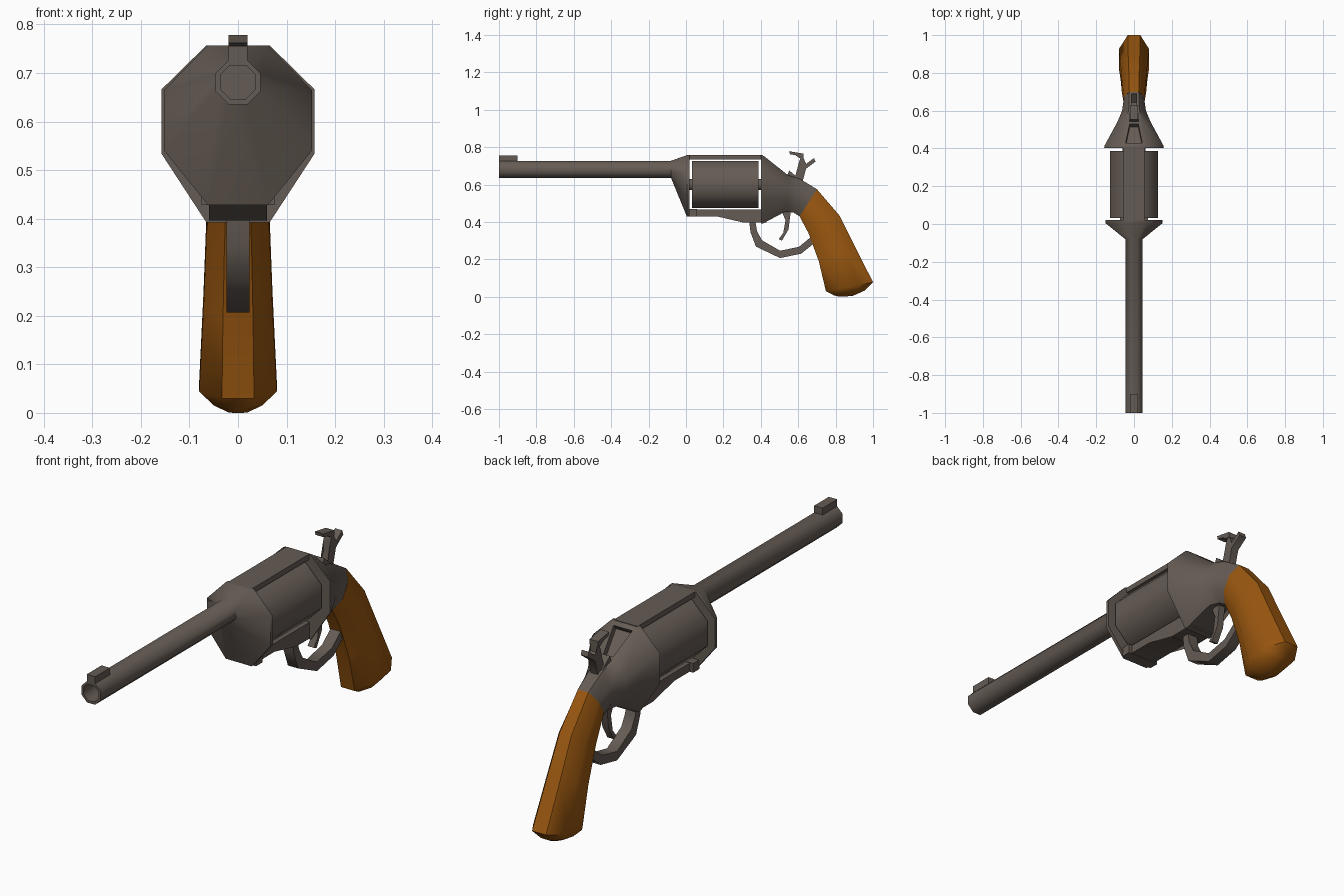
import bpy, bmesh, math

if "Cube" in bpy.data.objects:
    bpy.data.objects.remove(bpy.data.objects["Cube"])


def material(name, rgb):
    m = bpy.data.materials.new(name)
    m.diffuse_color = (*rgb, 1)
    m.use_nodes = True
    m.node_tree.nodes["Principled BSDF"].inputs["Base Color"].default_value = m.diffuse_color
    return m


steel = material("dark_steel", (0.13, 0.105, 0.088))
wood = material("brown_wood", (0.32, 0.095, 0.005))


def finish(name, bm, mat):
    bmesh.ops.recalc_face_normals(bm, faces=bm.faces)
    me = bpy.data.meshes.new(name)
    bm.to_mesh(me)
    bm.free()
    me.materials.append(mat)
    ob = bpy.data.objects.new(name, me)
    bpy.context.collection.objects.link(ob)
    bpy.ops.object.select_all(action='DESELECT')
    ob.select_set(True)
    bpy.context.view_layer.objects.active = ob
    bpy.ops.object.shade_smooth_by_angle(angle=math.radians(48))
    return ob


def section(low, high, w, flat, t1=0.293, t2=0.707):
    """Eight-sided section between two (y, z) points, half width w."""
    half = [(flat, 0), (w, t1), (w, t2), (flat, 1)]
    pts = half + [(-x, t) for x, t in reversed(half)]
    return [(x, low[0] + (high[0] - low[0]) * t, low[1] + (high[1] - low[1]) * t)
            for x, t in pts]


def octagon(y, z, r):
    return section((y, z - r), (y, z + r), r, r * 0.414)


def loft(name, rings, mat, edit=None):
    bm = bmesh.new()
    loops = [[bm.verts.new(p) for p in r] for r in rings]
    for a, b in zip(loops, loops[1:]):
        for i in range(8):
            j = (i + 1) % 8
            bm.faces.new((a[i], a[j], b[j], b[i]))
    bm.faces.new(loops[0])
    bm.faces.new(loops[-1])
    if edit:
        bmesh.ops.recalc_face_normals(bm, faces=bm.faces)
        edit(bm)
    return finish(name, bm, mat)


def plate(name, profile, w, mat, x=0):
    """Side profile of (y, z) points extruded to half width w."""
    bm = bmesh.new()
    a = [bm.verts.new((x - w, y, z)) for y, z in profile]
    b = [bm.verts.new((x + w, y, z)) for y, z in profile]
    n = len(a)
    for i in range(n):
        j = (i + 1) % n
        bm.faces.new((a[i], a[j], b[j], b[i]))
    caps = [bm.faces.new(a), bm.faces.new(b)]
    bmesh.ops.triangulate(bm, faces=caps)
    return finish(name, bm, mat)


def box(name, w, y0, y1, z0, z1):
    return plate(name, [(y0, z0), (y1, z0), (y1, z1), (y0, z1)], w, steel)


# Barrel with open bore, flaring into the front of the frame
loft("barrel_and_front_frame", [
    octagon(-0.75, 0.681, 0.036), octagon(-1, 0.681, 0.036),
    octagon(-1, 0.681, 0.046), octagon(-0.08, 0.681, 0.046),
    section((0.005, 0.428), (0.005, 0.757), 0.152, 0.062, 0.34, 0.72),
    section((0.02, 0.428), (0.02, 0.757), 0.152, 0.062, 0.34, 0.72)], steel)
box("front_sight", 0.02, -1, -0.9, 0.715, 0.756)

# Cylinder and its axle
loft("cylinder", [octagon(0.032, 0.6, 0.126), octagon(0.387, 0.6, 0.126)], steel)
loft("cylinder_axle", [octagon(0.01, 0.6, 0.03), octagon(0.42, 0.6, 0.03)], steel)

# Straps above and below the cylinder
box("top_strap", 0.056, 0.01, 0.41, 0.734, 0.757)
plate("bottom_strap", [(0.01, 0.43), (0.262, 0.43), (0.31, 0.396), (0.43, 0.396),
                       (0.43, 0.466), (0.01, 0.466)], 0.06, steel)
box("strap_catch", 0.075, 0.015, 0.058, 0.428, 0.468)


# Rear frame, tapering to the grip, with a square recess in its top slope
def recess(bm):
    bm.faces.ensure_lookup_table()
    face = max((f for f in bm.faces if abs(f.calc_center_median().x) < 0.01
                and 0.42 < f.calc_center_median().y < 0.53), key=lambda f: f.normal.z)
    bmesh.ops.inset_region(bm, faces=[face], thickness=0.026)
    bmesh.ops.inset_region(bm, faces=[face], thickness=0.001, depth=-0.025)


loft("rear_frame", [
    section((0.402, 0.392), (0.402, 0.757), 0.158, 0.065, 0.39, 0.75),
    section((0.412, 0.392), (0.416, 0.753), 0.156, 0.064, 0.39, 0.75),
    section((0.53, 0.455), (0.545, 0.65), 0.088, 0.04, 0.33, 0.7),
    section((0.575, 0.45), (0.61, 0.63), 0.063, 0.028),
    section((0.607, 0.43), (0.70, 0.575), 0.053, 0.025)], steel, recess)

# Wooden grip with rounded butt
loft("grip", [
    section((0.607, 0.43), (0.70, 0.575), 0.054, 0.025),
    section((0.655, 0.34), (0.82, 0.435), 0.065, 0.028),
    section((0.71, 0.19), (0.90, 0.275), 0.071, 0.031),
    section((0.748, 0.03), (1.0, 0.078), 0.08, 0.033),
    section((0.79, 0.008), (0.955, 0.033), 0.05, 0.022),
    section((0.82, 0), (0.89, 0.004), 0.02, 0.01)], wood)

# Trigger guard
outer = [(0.337, 0.41), (0.345, 0.345), (0.374, 0.268), (0.503, 0.207),
         (0.615, 0.23), (0.69, 0.29)]
inner = [(0.37, 0.41), (0.38, 0.35), (0.406, 0.302), (0.503, 0.246),
         (0.604, 0.267), (0.675, 0.325)]
plate("trigger_guard", outer + inner[::-1], 0.024, steel)

# Trigger
plate("trigger", [(0.505, 0.47), (0.532, 0.41), (0.535, 0.36), (0.495, 0.308),
                  (0.513, 0.3), (0.548, 0.36), (0.562, 0.47)], 0.015, steel)

# Hammer with forward head and thumb spur
plate("hammer_body", [(0.575, 0.61), (0.607, 0.675), (0.603, 0.715), (0.615, 0.75),
                      (0.625, 0.75), (0.625, 0.715), (0.642, 0.71), (0.685, 0.742),
                      (0.692, 0.722), (0.642, 0.685), (0.622, 0.61)], 0.017, steel)
plate("hammer_head", [(0.552, 0.778), (0.556, 0.762), (0.60, 0.754), (0.607, 0.742),
                      (0.627, 0.742), (0.627, 0.765)], 0.02, steel)
plate("hammer_slot_fin", [(0.53, 0.62), (0.552, 0.675), (0.60, 0.635), (0.60, 0.61)],
      0.024, steel)
